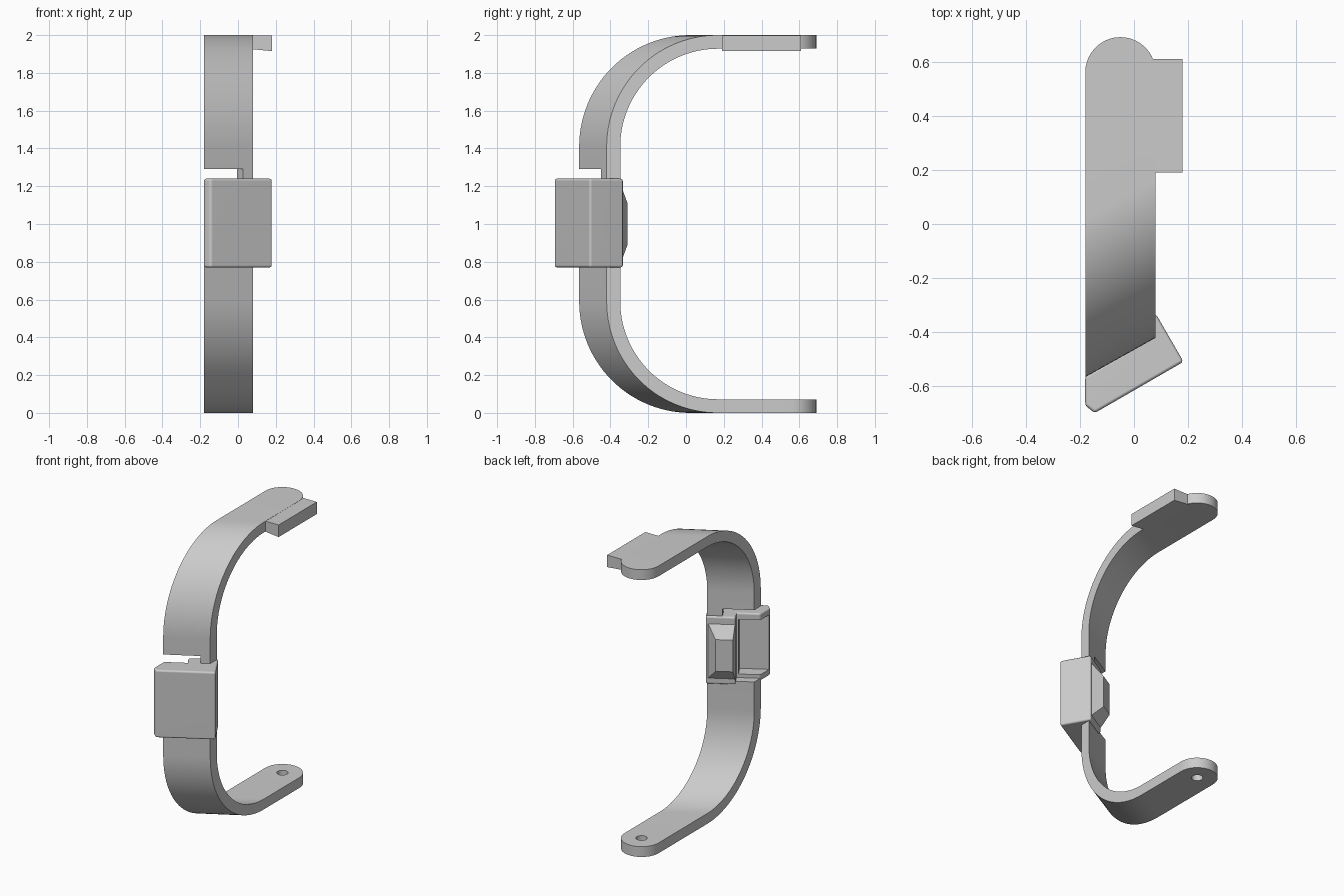
import bpy, bmesh
from math import cos, sin, pi, radians, sqrt
from mathutils import Matrix

if "Cube" in bpy.data.objects:
    bpy.data.objects.remove(bpy.data.objects["Cube"])

grey = bpy.data.materials.new("plain grey")
grey.use_nodes = True
colour = (0.6, 0.6, 0.6, 1)
grey.diffuse_color = colour
grey.node_tree.nodes["Principled BSDF"].inputs["Base Color"].default_value = colour

TILT = Matrix.Rotation(radians(30), 4, "Z")   # clamp frame: x along its face, y inward
SHEAR = 0.56
RIGHT = 0.08
MID, END_R = -0.05, 0.13


def make(name, bm, matrix=Matrix.Identity(4)):
    bm.transform(matrix)
    bmesh.ops.recalc_face_normals(bm, faces=bm.faces)
    mesh = bpy.data.meshes.new(name)
    bm.to_mesh(mesh)
    bm.free()
    mesh.materials.append(grey)
    ob = bpy.data.objects.new(name, mesh)
    bpy.context.collection.objects.link(ob)
    return ob


def loft(name, rings, matrix=Matrix.Identity(4), bevel=0):
    bm = bmesh.new()
    loops = [[bm.verts.new(p) for p in ring] for ring in rings]
    n = len(loops[0])
    for a, b in zip(loops, loops[1:]):
        for i in range(n):
            bm.faces.new((a[i], a[(i + 1) % n], b[(i + 1) % n], b[i]))
    bm.faces.new(loops[0])
    bm.faces.new(loops[-1])
    bmesh.ops.recalc_face_normals(bm, faces=bm.faces)
    if bevel:
        convex = [e for e in bm.edges if e.is_convex]
        bmesh.ops.bevel(bm, geom=convex, offset=bevel, segments=3,
                        profile=0.5, affect="EDGES")
    return make(name, bm, matrix)


def box(name, x, y, z, matrix):
    plan = [(x[0], y[0]), (x[1], y[0]), (x[1], y[1]), (x[0], y[1])]
    return loft(name, [[(*p, h) for p in plan] for h in z], matrix)


def cylinder(name, radius, matrix):
    bm = bmesh.new()
    bmesh.ops.create_cone(bm, cap_ends=True, segments=32, radius1=radius,
                          radius2=radius, depth=0.4)
    return make(name, bm, matrix)


def cut(ob, *cutters):
    for cutter in cutters:
        mod = ob.modifiers.new("cut", "BOOLEAN")
        mod.operation, mod.solver, mod.object = "DIFFERENCE", "EXACT", cutter
    bpy.context.view_layer.update()
    graph = bpy.context.evaluated_depsgraph_get()
    mesh = bpy.data.meshes.new_from_object(ob.evaluated_get(graph))
    ob.modifiers.clear()
    ob.data = mesh
    for cutter in cutters:
        bpy.data.objects.remove(cutter)


# Strap: a C-shaped path with a slanted front and round ends
STEPS, COLS = 28, 20
path = [(None, 0.0, 0.072)]
for side in (-1, 1):
    arc = []
    for i in range(STEPS + 1):
        a = pi / 2 * i / STEPS
        arc.append([(0.17 - r * sin(a), 1 + side * (0.41 + r * cos(a)))
                    for r in (0.59, 0.518)])
    path += arc if side < 0 else arc[::-1]
path.append((None, 2.0, 1.928))

bm = bmesh.new()
grid = []
for station in path:
    row = []
    for j in range(COLS + 1):
        x = MID - END_R * cos(pi * j / COLS)
        if station[0] is None:
            y = 0.56 + sqrt(max(0, END_R ** 2 - (x - MID) ** 2))
            pair = [(x, y, z) for z in station[1:]]
        else:
            pair = [(x, y + SHEAR * (x - RIGHT), z) for y, z in station]
        row.append([bm.verts.new(p) for p in pair])
    grid.append(row)
for a, b in zip(grid, grid[1:]):
    for j in range(COLS):
        for k in (0, 1):
            bm.faces.new((a[j][k], a[j + 1][k], b[j + 1][k], b[j][k]))
    for j in (0, COLS):
        bm.faces.new((a[j][0], a[j][1], b[j][1], b[j][0]))
for row in (grid[0], grid[-1]):
    for p, q in zip(row, row[1:]):
        bm.faces.new((p[0], q[0], q[1], p[1]))
strap = make("strap", bm)
cut(strap,
    box("slot_cutter", (-0.7, -0.202), (-0.7, -0.2), (0.79, 1.29), TILT),
    cylinder("pin_cutter", 0.036, Matrix.Translation((MID, 0.56, 0))))

# Side tab on the upper end
tab_plan = [(0.05, 1.928), (0.18, 1.915), (0.18, 1.999), (0.05, 1.999)]
tab = loft("side_tab", [[(x, y, z) for x, z in tab_plan] for y in (0.19, 0.61)])

# Clamp block: stepped plan, hollowed behind, with a screw hole
clamp_plan = [(-0.475, -0.532), (-0.096, -0.532), (-0.096, -0.326),
              (-0.285, -0.326), (-0.285, -0.395), (-0.436, -0.395), (-0.491, -0.49)]
clamp = loft("clamp_block", [[(*p, z) for p in clamp_plan] for z in (0.77, 1.24)],
             TILT, 0.012)
hole_at = TILT @ Matrix.Translation((-0.375, -0.5, 1.0)) @ Matrix.Rotation(pi / 2, 4, "X")
cut(clamp,
    cylinder("screw_cutter", 0.054, hole_at),
    box("recess_cutter", (-0.7, -0.298), (-0.48, -0.2), (0.815, 1.195), TILT))


# Tapered catch on the back of the clamp
def catch_ring(x0, x1, y, half):
    return [(x0, y, 1 - half), (x1, y, 1 - half), (x1, y, 1 + half), (x0, y, 1 + half)]


catch = loft("catch", [catch_ring(-0.283, -0.105, -0.335, 0.2),
                       catch_ring(-0.274, -0.164, -0.263, 0.11)], TILT)

for ob in (strap, tab, clamp, catch):
    bpy.ops.object.select_all(action="DESELECT")
    ob.select_set(True)
    bpy.context.view_layer.objects.active = ob
    bpy.ops.object.shade_smooth_by_angle(angle=radians(35))
clamp.modifiers.new("flat_faces", "WEIGHTED_NORMAL").keep_sharp = True
